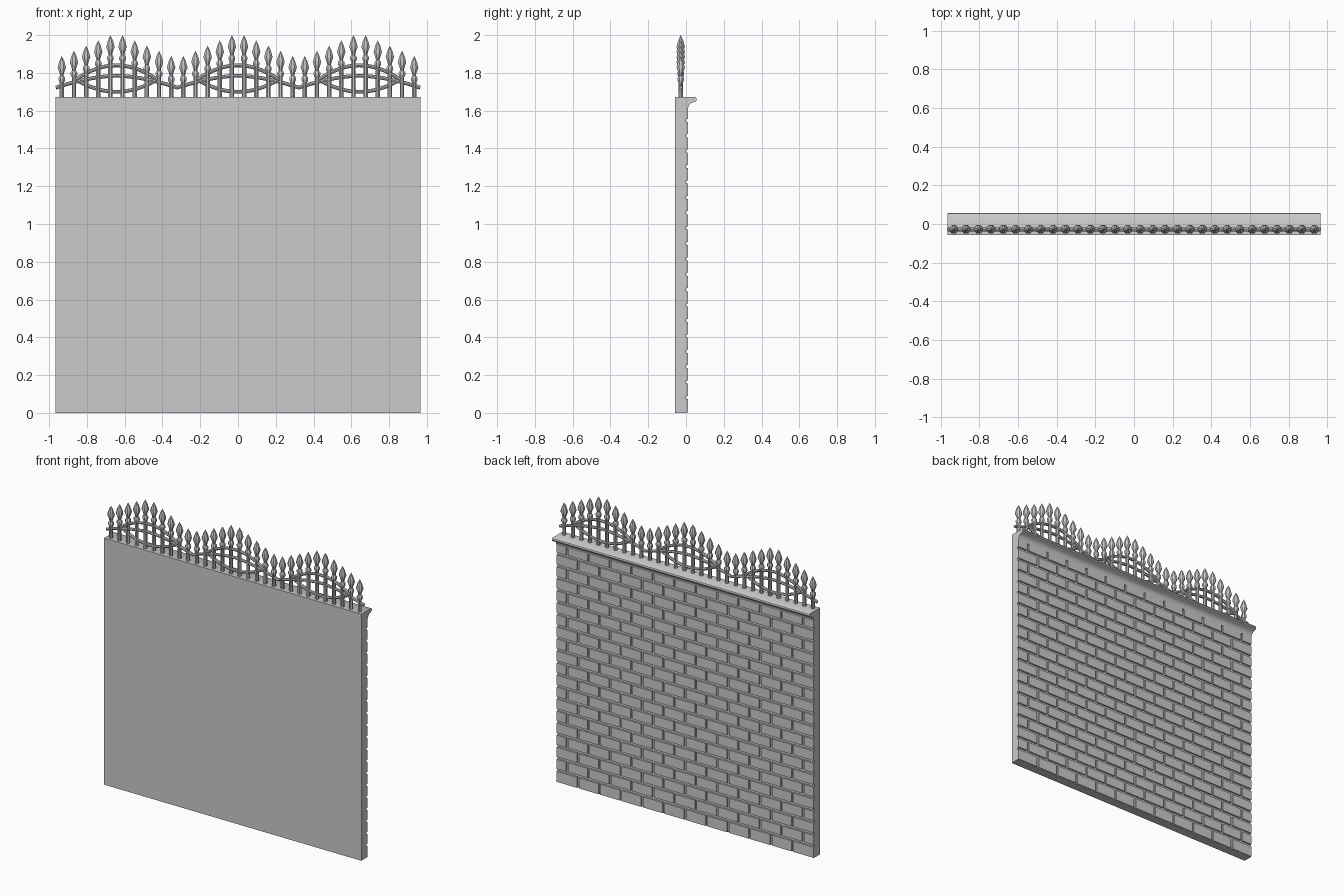
import bpy, bmesh, math
from mathutils import Matrix, Vector

if "Cube" in bpy.data.objects:
    bpy.data.objects.remove(bpy.data.objects["Cube"])

HALF = 0.965          # half wall length
FENCE_Y = -0.028      # fence plane
TOP = 1.672           # top of masonry


def finish(name, bm, smooth=False):
    bmesh.ops.recalc_face_normals(bm, faces=bm.faces)
    me = bpy.data.meshes.new(name)
    bm.to_mesh(me)
    bm.free()
    ob = bpy.data.objects.new(name, me)
    bpy.context.collection.objects.link(ob)
    if smooth:
        bpy.ops.object.select_all(action='DESELECT')
        ob.select_set(True)
        bpy.context.view_layer.objects.active = ob
        bpy.ops.object.shade_smooth_by_angle(angle=math.radians(35))
    return ob


def add_box(bm, x0, x1, y0, y1, z0, z1):
    m = Matrix.Translation(((x0 + x1) / 2, (y0 + y1) / 2, (z0 + z1) / 2)) \
        @ Matrix.Diagonal((x1 - x0, y1 - y0, z1 - z0, 1))
    return bmesh.ops.create_cube(bm, size=1, matrix=m)['verts']


# wall core and cornice: one side profile (y, z) extruded along x
profile = [(-0.057, 0), (0.0, 0), (0.0, 1.602), (0.010, 1.606), (0.013, 1.622),
           (0.020, 1.634), (0.031, 1.642), (0.046, 1.646), (0.054, 1.651),
           (0.057, 1.659), (0.054, 1.668), (0.048, TOP), (-0.057, TOP)]
bm = bmesh.new()
face = bm.faces.new([bm.verts.new((-HALF, y, z)) for y, z in profile])
ext = bmesh.ops.extrude_face_region(bm, geom=[face])
bmesh.ops.translate(bm, vec=(2 * HALF, 0, 0),
                    verts=[v for v in ext['geom'] if isinstance(v, bmesh.types.BMVert)])
finish("wall_and_cornice", bm, True)

# raised bricks in running bond on the back
ROWS, COLS, GAP = 20, 12, 0.014
row_h, col_w = 1.63 / ROWS, 2 * HALF / COLS
bm = bmesh.new()
for r in range(ROWS):
    shift = (r % 2) * col_w / 2
    for c in range(COLS + r % 2):
        a = -HALF + c * col_w - shift
        b = a + col_w
        a = -HALF if a <= -HALF + 1e-4 else a + GAP / 2
        b = HALF if b >= HALF - 1e-4 else b - GAP / 2
        z0 = 0 if r == 0 else r * row_h + GAP / 2
        vs = add_box(bm, a, b, -0.005, 0.010, z0, (r + 1) * row_h - GAP / 2)
        # slightly tapered outer face
        for v in vs:
            if v.co.y > 0:
                v.co.z += 0.0015 if v.co.z < z0 + 0.02 else -0.0015
finish("bricks", bm)


# spear-topped pickets: a lathe outline (radius, height) spun in eight steps
def add_picket(bm, x, tip):
    outline = [(0.0125, TOP - 0.01), (0.0125, tip - 0.140), (0.019, tip - 0.128),
               (0.019, tip - 0.116), (0.010, tip - 0.104), (0.014, tip - 0.088),
               (0.024, tip - 0.062), (0.015, tip - 0.030)]
    n = 8
    rings = [[bm.verts.new((x + rad * math.cos(2 * math.pi * (i + .5) / n),
                            FENCE_Y + rad * math.sin(2 * math.pi * (i + .5) / n), z))
              for i in range(n)] for rad, z in outline]
    apex = bm.verts.new((x, FENCE_Y, tip))
    bm.faces.new(rings[0])
    for lo, hi in zip(rings, rings[1:]):
        for i in range(n):
            j = (i + 1) % n
            bm.faces.new((lo[i], lo[j], hi[j], hi[i]))
    for i in range(n):
        bm.faces.new((rings[-1][i], rings[-1][(i + 1) % n], apex))


PANEL = 2 * HALF / 3
STEP = PANEL / 10
bm = bmesh.new()
for p in (-1, 0, 1):
    for k in range(10):
        off = (k - 4.5) * STEP
        add_picket(bm, p * PANEL + off, 2.0 - 0.0275 * (abs(k - 4.5) - 0.5))
finish("pickets", bm, True)


# round rail swept along a path in the fence plane
def add_tube(bm, pts, rad, n=8):
    rings = []
    for i, (x, z) in enumerate(pts):
        a, b = pts[max(i - 1, 0)], pts[min(i + 1, len(pts) - 1)]
        t = Vector((b[0] - a[0], 0, b[1] - a[1])).normalized()
        nrm = Vector((-t.z, 0, t.x))
        rings.append([bm.verts.new(Vector((x, FENCE_Y, z))
                      + nrm * rad * math.cos(2 * math.pi * k / n)
                      + Vector((0, 1, 0)) * rad * math.sin(2 * math.pi * k / n))
                      for k in range(n)])
    for r0, r1 in zip(rings, rings[1:]):
        for k in range(n):
            j = (k + 1) % n
            bm.faces.new((r0[k], r0[j], r1[j], r1[k]))
    bm.faces.new(rings[0])
    bm.faces.new(rings[-1])


# wavy main rail across all three panels
bm = bmesh.new()
N = 72
wave = []
for i in range(N + 1):
    x = -HALF + 2 * HALF * i / N
    off = abs((x + 1.5 * PANEL) % PANEL - PANEL / 2) / (PANEL / 2)
    wave.append((x, 1.722 + 0.063 * (1 - off ** 1.7)))
add_tube(bm, wave, 0.010)
# upper and lower bows forming a lens in each panel
for p in (-1, 0, 1):
    for rise in (0.075, -0.065):
        bow = []
        for i in range(17):
            u = -1 + i / 8
            bow.append((p * PANEL + 0.215 * u, 1.765 + rise * (1 - u * u)))
        add_tube(bm, bow, 0.010)
finish("rails", bm, True)
